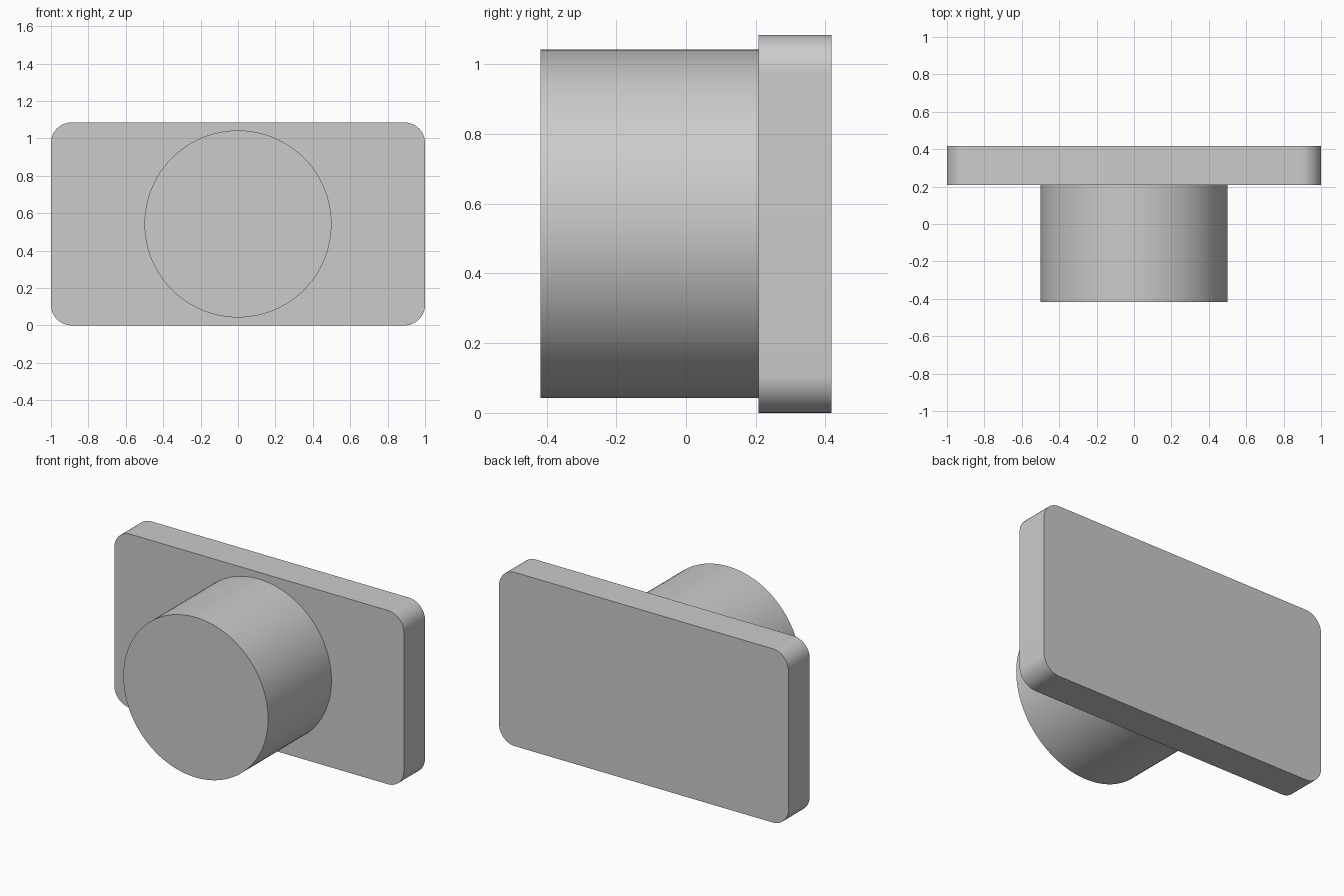
import bpy
import bmesh
from math import pi, sin, cos
from mathutils import Matrix

cube = bpy.data.objects.get("Cube")
if cube:
    bpy.data.objects.remove(cube, do_unlink=True)

HEIGHT = 1.085
FRONT, STEP, BACK = -0.417, 0.208, 0.417
CORNER = 0.11

grey = bpy.data.materials.new("light_grey")
grey.use_nodes = True
colour = (0.6, 0.6, 0.6, 1)
grey.diffuse_color = colour
grey.node_tree.nodes["Principled BSDF"].inputs["Base Color"].default_value = colour


def extrude_outline(name, outline, y0, y1):
    """Extrude a closed x-z outline from y0 back to y1."""
    bm = bmesh.new()
    face = bm.faces.new([bm.verts.new((x, y0, z)) for x, z in outline])
    side = bmesh.ops.extrude_face_region(bm, geom=[face], use_keep_orig=True)
    moved = [v for v in side["geom"] if isinstance(v, bmesh.types.BMVert)]
    bmesh.ops.translate(bm, verts=moved, vec=(0, y1 - y0, 0))
    bmesh.ops.recalc_face_normals(bm, faces=bm.faces)
    mesh = bpy.data.meshes.new(name)
    bm.to_mesh(mesh)
    bm.free()
    mesh.materials.append(grey)
    obj = bpy.data.objects.new(name, mesh)
    bpy.context.collection.objects.link(obj)
    bpy.ops.object.select_all(action="DESELECT")
    obj.select_set(True)
    bpy.context.view_layer.objects.active = obj
    bpy.ops.object.shade_smooth_by_angle(angle=pi / 6)
    return obj


def arc(cx, cz, radius, start, sweep, steps):
    return [(cx + radius * cos(start + sweep * i / steps),
             cz + radius * sin(start + sweep * i / steps))
            for i in range(steps + 1)]


# Rounded rectangular back plate
plate = []
for quarter, (sx, sz) in enumerate([(1, 1), (-1, 1), (-1, -1), (1, -1)]):
    plate += arc(sx * (1 - CORNER), HEIGHT / 2 + sz * (HEIGHT / 2 - CORNER),
                 CORNER, quarter * pi / 2, pi / 2, 12)
extrude_outline("back_plate", plate, STEP, BACK)

# Round boss on the front of the plate
circle = arc(0, HEIGHT / 2, 0.5, 0, 2 * pi, 96)[:-1]
extrude_outline("round_boss", circle, FRONT, STEP)
